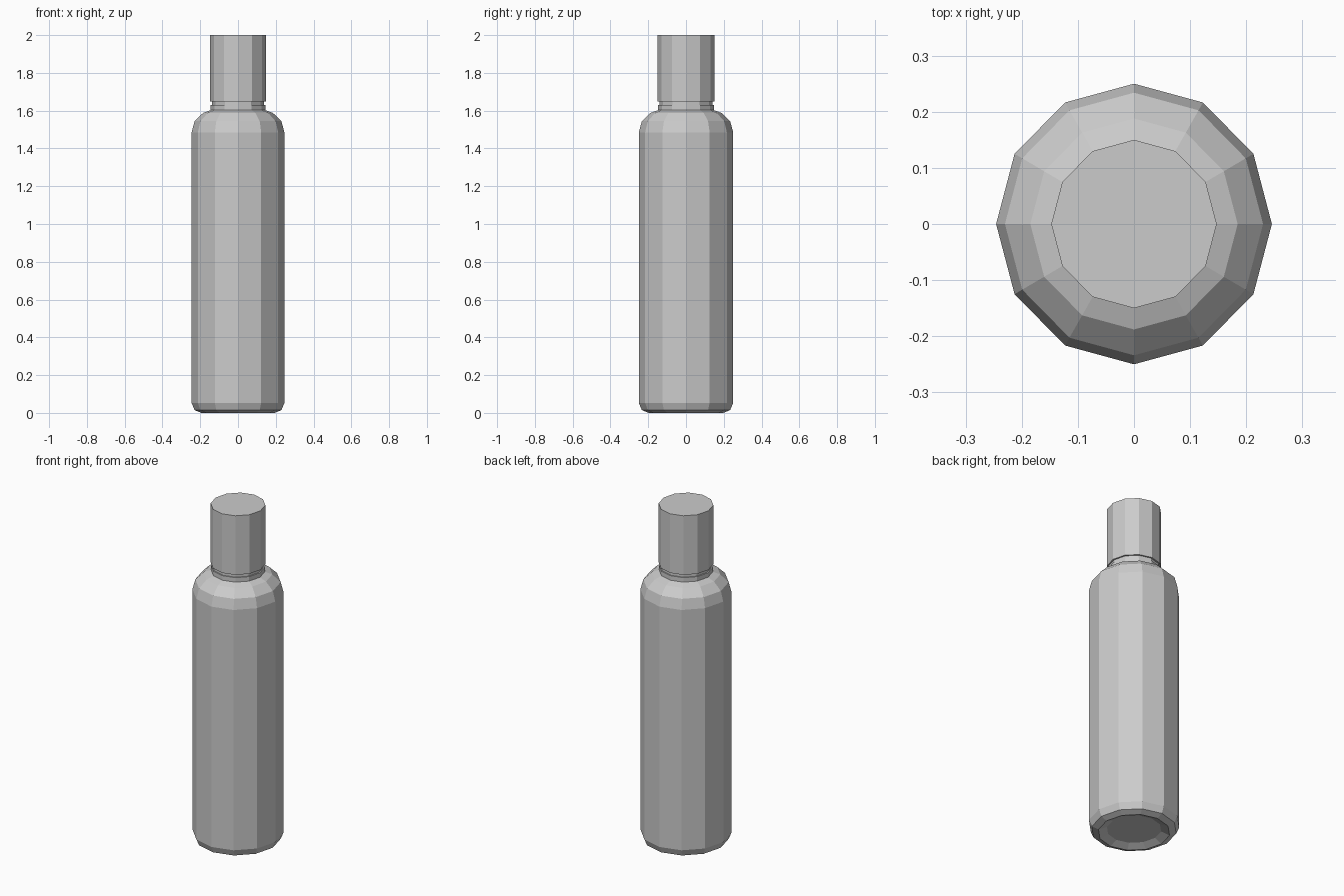
import bpy
import bmesh
from math import cos, sin, tau

SIDES = 12
X_SQUASH = 0.983

cube = bpy.data.objects.get("Cube")
if cube:
    bpy.data.objects.remove(cube, do_unlink=True)

grey = bpy.data.materials.new("plain grey")
grey.use_nodes = True
colour = (0.6, 0.6, 0.6, 1)
grey.diffuse_color = colour
grey.node_tree.nodes["Principled BSDF"].inputs["Base Color"].default_value = colour


def lathe(name, profile):
    """Spin a (radius, height) profile, listed bottom to top, into a closed faceted solid."""
    bm = bmesh.new()
    rings = []
    for r, z in profile:
        rings.append([bm.verts.new((X_SQUASH * r * cos(tau * i / SIDES),
                                    r * sin(tau * i / SIDES), z))
                      for i in range(SIDES)])
    for low, high in zip(rings, rings[1:]):
        for i in range(SIDES):
            j = (i + 1) % SIDES
            bm.faces.new((low[i], low[j], high[j], high[i]))
    bm.faces.new(rings[0][::-1])
    bm.faces.new(rings[-1])
    bmesh.ops.recalc_face_normals(bm, faces=bm.faces)
    mesh = bpy.data.meshes.new(name)
    bm.to_mesh(mesh)
    bm.free()
    mesh.materials.append(grey)
    obj = bpy.data.objects.new(name, mesh)
    bpy.context.collection.objects.link(obj)
    return obj


# Body: recessed base, rounded foot, straight wall, rounded shoulder
lathe("bottle_body", [(0.15, 0.02), (0.197, 0), (0.234, 0.015), (0.25, 0.053),
                      (0.25, 1.485), (0.234, 1.544), (0.188, 1.588), (0.147, 1.603)])

# Neck: collar with a narrow groove under the cap
lathe("neck_collar", [(0.147, 1.595), (0.147, 1.63), (0.141, 1.63), (0.141, 1.66)])

# Cap
lathe("cap", [(0.15, 1.648), (0.15, 2)])
